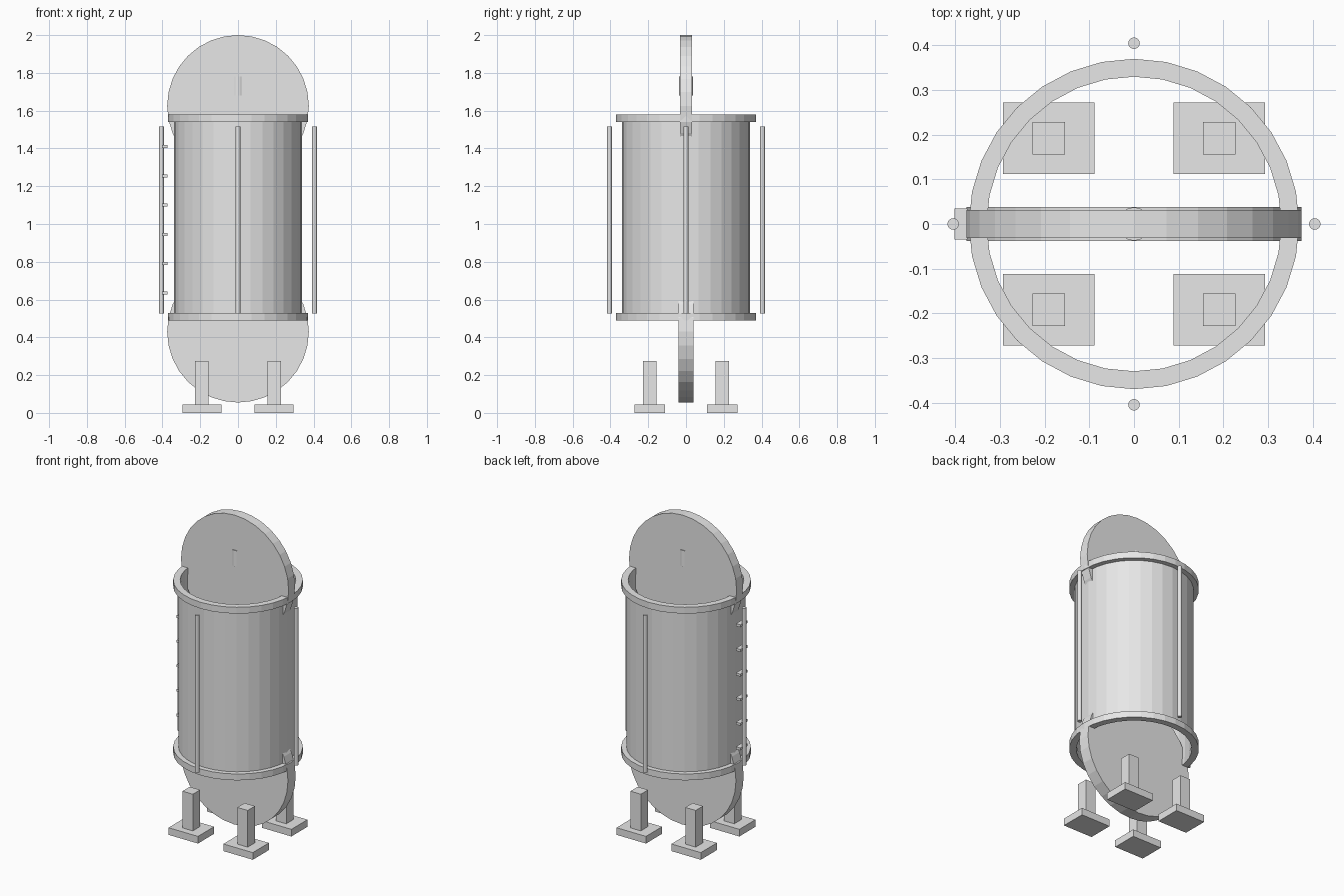
import bpy
import bmesh
from math import pi, sin, cos
from mathutils import Matrix, Vector

cube = bpy.data.objects.get("Cube")
if cube:
    bpy.data.objects.remove(cube, do_unlink=True)

# One plain grey for the whole tank
GREY = (0.8, 0.8, 0.8, 1.0)
grey = bpy.data.materials.new("light grey")
grey.use_nodes = True
grey.diffuse_color = GREY
grey.node_tree.nodes["Principled BSDF"].inputs["Base Color"].default_value = GREY


def finish(name, bm):
    bmesh.ops.recalc_face_normals(bm, faces=bm.faces[:])
    mesh = bpy.data.meshes.new(name)
    bm.to_mesh(mesh)
    bm.free()
    mesh.materials.append(grey)
    obj = bpy.data.objects.new(name, mesh)
    bpy.context.scene.collection.objects.link(obj)
    return obj


def box(name, centre, size):
    bm = bmesh.new()
    bmesh.ops.create_cube(bm, size=1)
    bmesh.ops.scale(bm, vec=size, verts=bm.verts)
    bmesh.ops.translate(bm, vec=centre, verts=bm.verts)
    return finish(name, bm)


def cylinder(name, centre, radius, depth, sides=32, turn=0.0):
    """Capped cylinder, upright unless turned about x."""
    bm = bmesh.new()
    bmesh.ops.create_cone(bm, cap_ends=True, segments=sides,
                          radius1=radius, radius2=radius, depth=depth,
                          matrix=Matrix.Translation(centre) @ Matrix.Rotation(turn, 4, 'X'))
    return finish(name, bm)


def tube(name, inner, outer, low, high, sides=32):
    """Open pipe: a rectangular section swept round z."""
    bm = bmesh.new()
    section = [(inner, low), (outer, low), (outer, high), (inner, high)]
    loops = []
    for i in range(sides):
        a = 2 * pi * i / sides
        loops.append([bm.verts.new((r * cos(a), r * sin(a), z)) for r, z in section])
    for i in range(sides):
        here, there = loops[i], loops[(i + 1) % sides]
        for k in range(4):
            n = (k + 1) % 4
            bm.faces.new((here[k], there[k], there[n], here[n]))
    return finish(name, bm)


# Shell and its two flanges
tube("tank_shell", 0.332, 0.34, 0.51, 1.56)
tube("lower_flange", 0.33, 0.37, 0.49, 0.53)
tube("upper_flange", 0.33, 0.37, 1.54, 1.58)

# Upright end discs and the small hatch neck set into the top one
cylinder("top_disc", (0, 0, 1.625), 0.375, 0.063, turn=pi / 2)
cylinder("bottom_disc", (0, 0, 0.43), 0.375, 0.077, turn=pi / 2)
cylinder("hatch_neck", (0, 0, 1.73), 0.0375, 0.10, sides=16)

# Four vertical rods round the shell
for side, (x, y) in {"left": (1, 0), "right": (-1, 0), "front": (0, -1), "back": (0, 1)}.items():
    cylinder(side + "_rod", Vector((x, y, 0)) * 0.405 + Vector((0, 0, 1.02)), 0.013, 0.99, sides=16)

# Ladder rungs on the right rod
for i in range(6):
    box(f"ladder_rung_{i + 1}", (-0.3875, 0, 0.635 + 0.155 * i), (0.03, 0.07, 0.016))

# Legs and foot plates
for x, side in ((1, "left"), (-1, "right")):
    for y, end in ((1, "back"), (-1, "front")):
        px, py = 0.191 * x, 0.192 * y
        box(f"{end}_{side}_leg", (px, py, 0.158), (0.072, 0.072, 0.236))
        box(f"{end}_{side}_foot", (px, py, 0.0225), (0.205, 0.16, 0.045))
